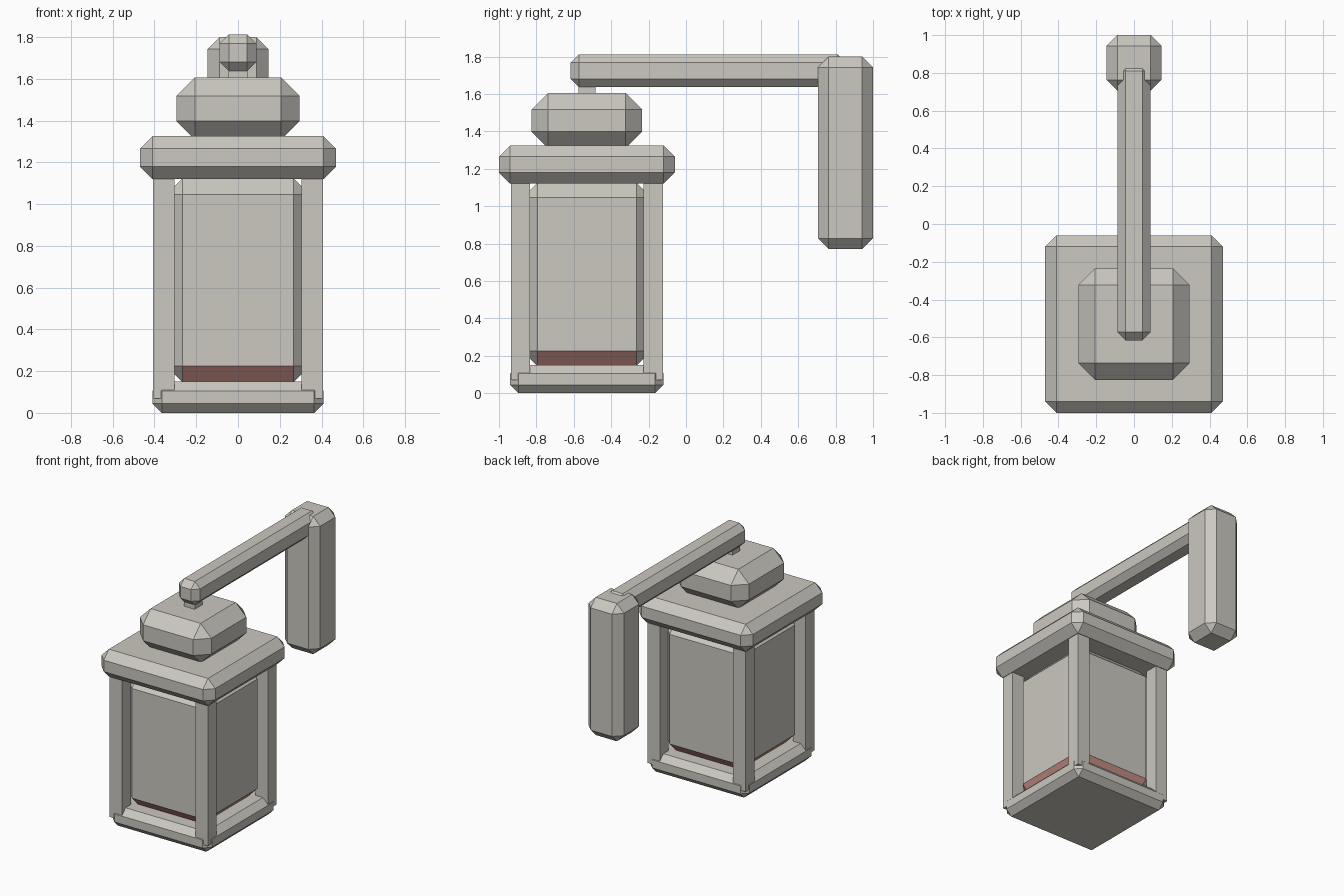
import bpy, bmesh

if "Cube" in bpy.data.objects:
    bpy.data.objects.remove(bpy.data.objects["Cube"])


def material(name, rgb):
    m = bpy.data.materials.new(name)
    m.diffuse_color = (*rgb, 1)
    m.use_nodes = True
    m.node_tree.nodes["Principled BSDF"].inputs["Base Color"].default_value = m.diffuse_color
    return m


GREY = material("warm_grey", (0.60, 0.58, 0.53))
RED = material("soft_red", (0.90, 0.42, 0.37))
CY = -0.53  # lantern centre in y


def box(name, x, y, z, bevel=0.0):
    """Box from (min, max) ranges with single-segment chamfered edges."""
    bm = bmesh.new()
    bmesh.ops.create_cube(bm, size=1)
    for v in bm.verts:
        for i, (lo, hi) in enumerate((x, y, z)):
            v.co[i] = lo if v.co[i] < 0 else hi
    if bevel:
        bmesh.ops.bevel(bm, geom=bm.edges[:], offset=bevel, segments=1,
                        profile=0.5, affect='EDGES')
    bmesh.ops.recalc_face_normals(bm, faces=bm.faces[:])
    me = bpy.data.meshes.new(name)
    bm.to_mesh(me)
    bm.free()
    me.materials.append(GREY)
    ob = bpy.data.objects.new(name, me)
    bpy.context.collection.objects.link(ob)
    return ob


def square(name, half, z, bevel):
    """Square block centred on the lantern axis."""
    return box(name, (-half, half), (CY - half, CY + half), z, bevel)


# Lantern body
square("base", 0.41, (0, 0.15), 0.045)
square("lid", 0.47, (1.12, 1.325), 0.06)
square("cap", 0.295, (1.31, 1.605), 0.088)

# Glass, with red lower chamfers
glass = square("glass", 0.345, (0.145, 1.125), 0.08)
glass.data.materials.append(RED)
for p in glass.data.polygons:
    if -0.8 < p.normal.z < -0.65:
        p.material_index = 1

# Corner posts
for sx, side in ((-1, "left"), (1, "right")):
    for sy, end in ((-1, "front"), (1, "back")):
        box(f"{end}_{side}_post",
            sorted((sx * 0.303, sx * 0.406)),
            sorted((CY + sy * 0.303, CY + sy * 0.406)),
            (0.07, 1.15))

# Hanger stem, arm and wall bracket
square("stem", 0.045, (1.58, 1.66), 0)
box("arm", (-0.088, 0.088), (-0.617, 0.855), (1.636, 1.812), 0.044)
box("wall_bracket", (-0.146, 0.146), (0.705, 1.0), (0.77, 1.80), 0.058)
